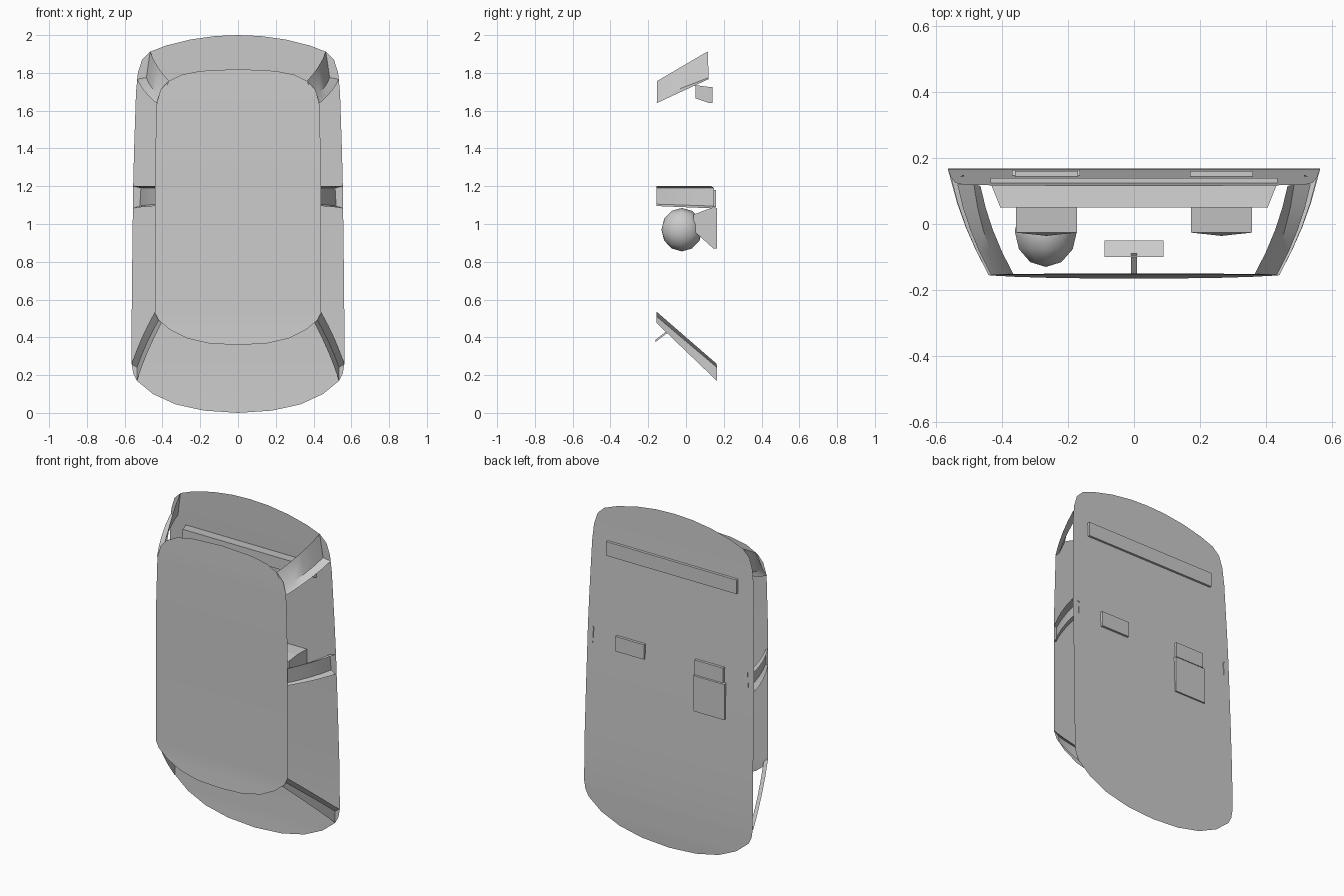
import bpy
import math
from mathutils import Vector

if "Cube" in bpy.data.objects:
    bpy.data.objects.remove(bpy.data.objects["Cube"])


def make(name, verts, faces, smooth=False):
    mesh = bpy.data.meshes.new(name)
    mesh.from_pydata(verts, [], faces)
    mesh.update()
    obj = bpy.data.objects.new(name, mesh)
    bpy.context.collection.objects.link(obj)
    if smooth:
        bpy.ops.object.select_all(action='DESELECT')
        obj.select_set(True)
        bpy.context.view_layer.objects.active = obj
        bpy.ops.object.shade_smooth_by_angle(angle=math.radians(35))
    return obj


def depth(curve, z):
    """Read y at height z from a list of (z, y), highest z first."""
    for (z1, y1), (z0, y0) in zip(curve, curve[1:]):
        if z >= z0:
            return y0 + (y1 - y0) * (z - z0) / (z1 - z0)
    return curve[-1][1]


def sheet(name, half, curve):
    """Mirrored outline filled with cross strips that follow a depth curve."""
    verts, faces = [], []
    for x, z in half:
        y = depth(curve, z)
        verts += [(-x, y, z), (x, y, z)]
    for i in range(len(half) - 1):
        a = 2 * i
        if i == 0:
            faces.append((a, a + 2, a + 3))
        elif i == len(half) - 2:
            faces.append((a, a + 2, a + 1))
        else:
            faces.append((a, a + 2, a + 3, a + 1))
    return make(name, verts, faces, True)


def pillar(name, base, top, bow=0.012, steps=4):
    """Open channel lofted from base outline to roof edge, on both sides."""
    n = len(base)
    for side, label in ((1, "right"), (-1, "left")):
        verts, faces = [], []
        for s in range(steps + 1):
            t = s / steps
            for b, e in zip(base, top):
                p = Vector(b).lerp(Vector(e), t)
                p.x += bow * 4 * t * (1 - t)
                verts.append((side * p.x, p.y, p.z))
        for s in range(steps):
            for k in range(n - 1):
                a = s * n + k
                faces.append((a, a + 1, a + n + 1, a + n))
        make(label + "_" + name, verts, faces, True)


def loft(name, cx, rings):
    """Stack of rectangular sections: (y, half width, low z, high z)."""
    verts, faces = [], []
    for y, w, lo, hi in rings:
        verts += [(cx - w, y, lo), (cx + w, y, lo), (cx + w, y, hi), (cx - w, y, hi)]
    for r in range(len(rings) - 1):
        for k in range(4):
            a, b = 4 * r + k, 4 * r + (k + 1) % 4
            faces.append((a, b, b + 4, a + 4))
    m = len(verts)
    faces += [(3, 2, 1, 0), (m - 4, m - 3, m - 2, m - 1)]
    return make(name, verts, faces)


# Lower body panel
floor_y = [(2, .115), (1.77, .122), (1.2, .143), (.8, .156), (.5, .165), (.26, .168), (.1, .165), (0, .16)]
sheet("body_panel", [
    (0, 2), (.12, 1.995), (.25, 1.977), (.38, 1.945), (.465, 1.912), (.508, 1.87), (.53, 1.8),
    (.54, 1.7), (.55, 1.4), (.555, 1.2), (.56, .8), (.563, .5), (.563, .26), (.555, .21), (.535, .17),
    (.45, .1), (.33, .045), (.18, .012), (0, 0)], floor_y)

# Roof
roof_y = [(1.82, -.15), (1.64, -.155), (.5, -.156), (.36, -.165)]
sheet("roof", [
    (0, 1.82), (.2, 1.81), (.3, 1.79), (.37, 1.755), (.41, 1.71), (.43, 1.64), (.44, 1.3),
    (.44, .53), (.42, .49), (.36, .44), (.27, .395), (.15, .367), (0, .36)], roof_y)

# Rear, middle and front pillars
pillar("rear_pillar",
       [(.465, .115, 1.914), (.485, .12, 1.775), (.535, .12, 1.767)],
       [(.365, -.153, 1.757), (.405, -.153, 1.67), (.433, -.155, 1.64)])
pillar("middle_pillar",
       [(.553, .135, 1.2), (.515, .148, 1.19), (.52, .148, 1.095), (.556, .137, 1.083)],
       [(.44, -.155, 1.2), (.425, -.155, 1.19), (.425, -.155, 1.105), (.44, -.155, 1.095)])
pillar("front_pillar",
       [(.563, .162, .26), (.535, .164, .24), (.535, .163, .17)],
       [(.44, -.155, .535), (.41, -.155, .51), (.405, -.155, .475)], 0.008)

# Seats
loft("rear_seat", 0, [(.14, .435, 1.64, 1.725), (.125, .435, 1.64, 1.725), (.05, .405, 1.665, 1.735)])
for side in (-1, 1):
    seat = loft("front_seat", side * .265, [
        (.16, .095, 1.09, 1.18), (.05, .093, 1.09, 1.18), (-.026, .093, 1.1, 1.17)])
    # slightly peaked top of the seat back
    m = seat.data
    tops = [v.co.copy() for v in m.vertices]
    faces = [tuple(p.vertices) for p in m.polygons][:-1]
    c = len(tops)
    tops.append(Vector((side * .265, -.036, 1.135)))
    faces += [(8, 9, c), (9, 10, c), (10, 11, c), (11, 8, c)]
    m.clear_geometry()
    m.from_pydata(tops, [], faces)
    m.update()

# Driver torso and head
loft("driver_torso", -.267, [(.163, .103, .87, 1.085), (.145, .103, .87, 1.09), (.04, .06, .965, 1.05)])
bpy.ops.mesh.primitive_uv_sphere_add(segments=10, ring_count=6, radius=1, location=(-.267, -.022, .97),
                                     rotation=(math.pi / 2, 0, 0))
head = bpy.context.object
head.name = "driver_head"
head.scale = (.099, .115, .108)
bpy.ops.object.shade_smooth_by_angle(angle=math.radians(60))

# Mirror and its stem
make("mirror", [(-.09, -.1, .44), (.09, -.1, .44), (.09, -.05, .41), (-.09, -.05, .41)], [(0, 1, 2, 3)])
loft("mirror_stem", 0, [(-.162, .009, .375, .387), (-.09, .009, .43, .442)])
